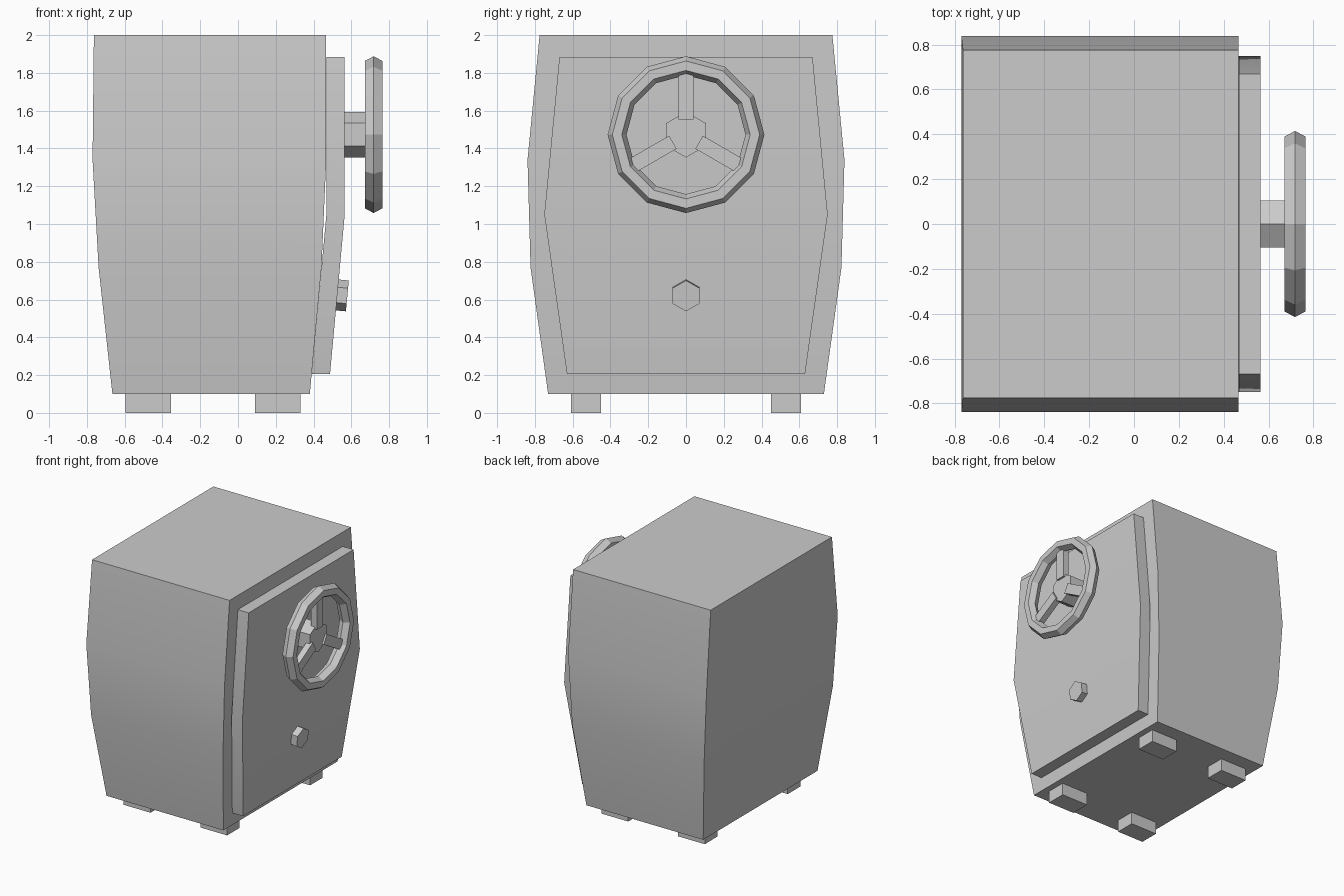
import bpy, bmesh
from math import sin, cos, pi, radians
from mathutils import Matrix, Vector

if "Cube" in bpy.data.objects:
    bpy.data.objects.remove(bpy.data.objects["Cube"])


def finish(name, bm, smooth=False):
    bmesh.ops.recalc_face_normals(bm, faces=bm.faces)
    me = bpy.data.meshes.new(name)
    bm.to_mesh(me)
    bm.free()
    if smooth:
        me.shade_smooth()
        me.set_sharp_from_angle(angle=radians(30))
    ob = bpy.data.objects.new(name, me)
    bpy.context.collection.objects.link(ob)
    return ob


def loft(name, levels):
    """Stack rectangles given as (z, x_min, x_max, half_y) and cap both ends."""
    bm = bmesh.new()
    rings = [[bm.verts.new(p) for p in ((a, -h, z), (b, -h, z), (b, h, z), (a, h, z))]
             for z, a, b, h in levels]
    for lo, hi in zip(rings, rings[1:]):
        for i in range(4):
            j = (i + 1) % 4
            bm.faces.new((lo[i], lo[j], hi[j], hi[i]))
    bm.faces.new(rings[0])
    bm.faces.new(rings[-1])
    return finish(name, bm, True)


def box(name, size, matrix):
    bm = bmesh.new()
    bmesh.ops.create_cube(bm, size=1, matrix=matrix @ Matrix.Diagonal((*size, 1)))
    return finish(name, bm)


def hex_prism(name, radius, depth, centre, tilt=0):
    """Six-sided prism along x with a corner pointing up."""
    bm = bmesh.new()
    m = Matrix.Translation(centre) @ Matrix.Rotation(radians(90 + tilt), 4, 'Y')
    bmesh.ops.create_cone(bm, cap_ends=True, segments=6, radius1=radius,
                          radius2=radius, depth=depth,
                          matrix=m @ Matrix.Rotation(radians(WEDGE), 4, 'Z'))
    return finish(name, bm)


# create_cone starts on local Y; a quarter turn brings that corner to vertical
WEDGE = 90
WHEEL = Vector((0.718, 0, 1.473))

# Bulging safe body and its raised door
loft("safe_body", [(0.1, -0.665, 0.38, 0.73), (0.77, -0.738, 0.442, 0.823),
                   (1.34, -0.77, 0.467, 0.839), (2.0, -0.763, 0.467, 0.775)])
loft("door", [(0.205, 0.39, 0.487, 0.63), (1.05, 0.468, 0.565, 0.75),
              (1.885, 0.468, 0.565, 0.67)])

# Four feet
for x, end in ((-0.475, "back"), (0.21, "front")):
    for y, side in ((-0.53, "right"), (0.53, "left")):
        box(f"foot_{end}_{side}", (0.24, 0.16, 0.1), Matrix.Translation((x, y, 0.05)))

# Wheel rim: twelve-sided ring with a six-sided section
bm = bmesh.new()
N, M = 12, 6
grid = []
for i in range(N):
    a = 2 * pi * i / N
    row = []
    for j in range(M):
        b = 2 * pi * j / M
        r = 0.365 + 0.05 * cos(b)
        row.append(bm.verts.new(WHEEL + Vector((0.054 * sin(b), r * sin(a), r * cos(a)))))
    grid.append(row)
for i in range(N):
    for j in range(M):
        k, l = (i + 1) % N, (j + 1) % M
        bm.faces.new((grid[i][j], grid[k][j], grid[k][l], grid[i][l]))
finish("wheel_rim", bm)

# Wheel hub and three spokes
hex_prism("wheel_hub", 0.121, 0.17, (0.633, 0, WHEEL.z))
for i in range(3):
    turn = Matrix.Translation(WHEEL) @ Matrix.Rotation(2 * pi * i / 3, 4, 'X')
    box(f"wheel_spoke_{i + 1}", (0.05, 0.08, 0.27),
        turn @ Matrix.Translation((-0.01, 0, 0.215)))

# Lock knob, square to the sloping lower door
hex_prism("lock_knob", 0.082, 0.08, (0.539, 0, 0.623), 5.4)
